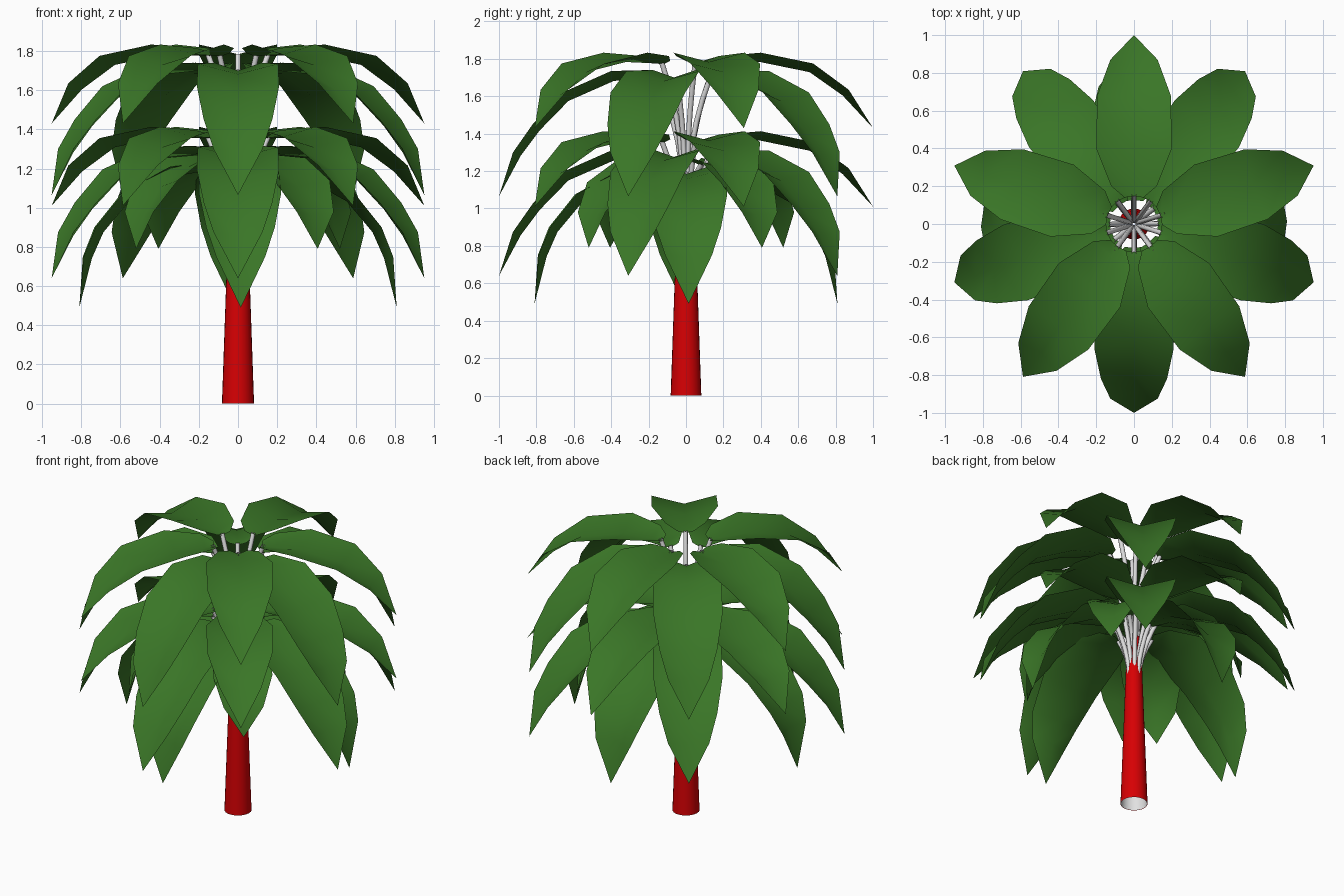
import bpy, bmesh, math
from mathutils import Vector

if "Cube" in bpy.data.objects:
    bpy.data.objects.remove(bpy.data.objects["Cube"])


def material(name, rgb):
    m = bpy.data.materials.new(name)
    m.diffuse_color = (*rgb, 1)
    m.use_nodes = True
    m.node_tree.nodes["Principled BSDF"].inputs["Base Color"].default_value = m.diffuse_color
    return m


GREEN = material("leaf green", (0.042, 0.18, 0.02))
RED = material("trunk red", (0.68, 0.0, 0.001))
GREY = material("stem light grey", (0.75, 0.75, 0.75))


def finish(name, bm, mat):
    me = bpy.data.meshes.new(name)
    bm.to_mesh(me)
    bm.free()
    me.materials.append(mat)
    for p in me.polygons:
        p.use_smooth = True
    ob = bpy.data.objects.new(name, me)
    bpy.context.collection.objects.link(ob)
    return ob


def tube(bm, path, radii, sides, inward=False):
    """Open tube with rings following a path."""
    rings = []
    for i, p in enumerate(path):
        d = path[min(i + 1, len(path) - 1)] - path[max(i - 1, 0)]
        q = Vector((0, 0, 1)).rotation_difference(d.normalized())
        rings.append([bm.verts.new(p + q @ Vector((radii[i] * math.cos(a), radii[i] * math.sin(a), 0)))
                      for a in (2 * math.pi * k / sides for k in range(sides))])
    for r0, r1 in zip(rings, rings[1:]):
        for k in range(sides):
            j = (k + 1) % sides
            quad = (r0[k], r0[j], r1[j], r1[k])
            bm.faces.new(quad[::-1] if inward else quad)


def leaf(bm, profile, angle, lift):
    """Sheet leaf: rows of (distance, edge height, half width, midrib depth)."""
    c, s = math.cos(angle), math.sin(angle)
    rows = []
    for i, (r, z, w, depth) in enumerate(profile):
        # the midrib is sunk square to the slope of the leaf
        p, n = profile[max(i - 1, 0)], profile[min(i + 1, len(profile) - 1)]
        t = Vector((n[0] - p[0], n[1] - p[1])).normalized()
        mid = (r + t.y * depth, 0, z - t.x * depth)
        pts = [mid] if w == 0 else [(r, -w, z), mid, (r, w, z)]
        rows.append([bm.verts.new((x * c - y * s, x * s + y * c, h + lift)) for x, y, h in pts])
    for a, b in zip(rows, rows[1:]):
        for k in range(2):
            if len(b) == 1:
                bm.faces.new((a[k], b[0], a[k + 1]))
            else:
                bm.faces.new((a[k], b[k], b[k + 1], a[k + 1]))


def stem(bm, profile, angle, lift, z0, r0):
    """Thin curved stalk from the trunk to the leaf base."""
    r1, z1 = profile[0][0] + 0.02, profile[0][1] + lift - 0.01
    path = []
    for i in range(6):
        t = i / 5
        r = r0 + (r1 - r0) * t ** 2
        path.append(Vector((r * math.cos(angle), r * math.sin(angle), z0 + (z1 - z0) * t)))
    tube(bm, path, [0.014] * 6, 8)


# Leaf side profiles, from nearly flat to strongly drooping
FLAT = [(0.14, 1.79, 0.05, 0.02), (0.2, 1.815, 0.12, 0.04), (0.4, 1.833, 0.2, 0.05),
        (0.68, 1.775, 0.195, 0.05), (0.87, 1.635, 0.125, 0.045), (1.0, 1.43, 0, 0)]
DROOP = [(0.14, 1.71, 0.05, 0.02), (0.2, 1.74, 0.12, 0.04), (0.4, 1.735, 0.205, 0.055),
         (0.66, 1.62, 0.21, 0.055), (0.82, 1.45, 0.175, 0.05), (0.925, 1.3, 0.125, 0.045), (1.0, 1.065, 0, 0)]
LOW = [(0.12, 1.2, 0.05, 0.02), (0.18, 1.225, 0.12, 0.04), (0.35, 1.21, 0.2, 0.055),
       (0.59, 1.075, 0.21, 0.055), (0.73, 0.9, 0.175, 0.05), (0.79, 0.75, 0.125, 0.045), (0.81, 0.49, 0, 0)]
SHORT = [(0.12, 1.25, 0.05, 0.02), (0.18, 1.27, 0.1, 0.03), (0.34, 1.255, 0.17, 0.05),
         (0.53, 1.14, 0.18, 0.045), (0.64, 0.98, 0.12, 0.04), (0.66, 0.79, 0, 0)]

# Whorls: name, profile, leaf count, first angle, lift, stem start height and radius
WHORLS = [
    ("top_flat", FLAT, 5, 90, 0, 1.12, 0.02),
    ("top_droop", DROOP, 5, -90, 0, 1.12, 0.02),
    ("middle_flat", FLAT, 5, 90, -0.42, 0.82, 0.026),
    ("middle_droop", DROOP, 5, -90, -0.425, 0.82, 0.026),
    ("lower_long", LOW, 4, 1, 0, 0.85, 0.035),
    ("lower_short", SHORT, 4, -52, 0, 1.05, 0.03),
]
for name, prof, n, first, lift, z0, r0 in WHORLS:
    leaves, stems = bmesh.new(), bmesh.new()
    for k in range(n):
        a = math.radians(first + 360 * k / n)
        leaf(leaves, prof, a, lift)
        stem(stems, prof, a, lift, z0, r0)
    finish(name + "_leaves", leaves, GREEN)
    finish(name + "_stems", stems, GREY)

# Tapered trunk, open below, with a light grey lining
levels = [Vector((0, 0, 0)), Vector((0, 0, 0.6)), Vector((0, 0, 1.15))]
bm = bmesh.new()
tube(bm, levels, [0.082, 0.061, 0.042], 24)
finish("trunk", bm, RED)
bm = bmesh.new()
tube(bm, levels, [0.079, 0.058, 0.039], 24, inward=True)
finish("trunk_lining", bm, GREY)
